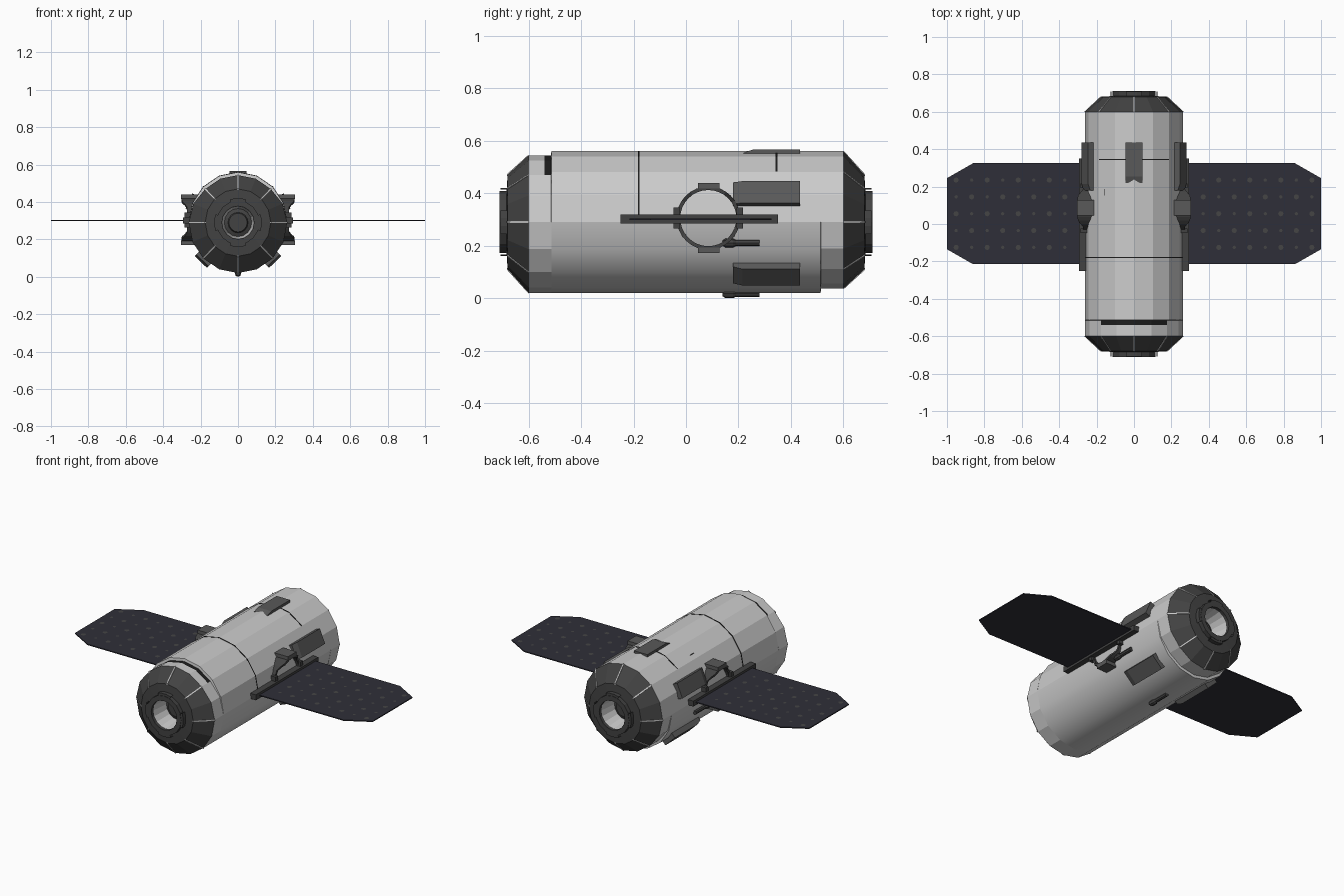
import bpy, bmesh, math
from mathutils import Vector

if "Cube" in bpy.data.objects:
    bpy.data.objects.remove(bpy.data.objects["Cube"])

CZ, SX, R, N = 0.29, 0.975, 0.27, 16


def material(name, c):
    m = bpy.data.materials.new(name)
    m.diffuse_color = (*c, 1)
    m.use_nodes = True
    m.node_tree.nodes["Principled BSDF"].inputs["Base Color"].default_value = m.diffuse_color
    return m


HULL = material("light grey hull", (0.6, 0.6, 0.6))
DARK = material("dark grey caps", (0.055, 0.055, 0.055))
MID = material("mid grey fittings", (0.10, 0.10, 0.10))
BLACK = material("black seams", (0.012, 0.012, 0.012))
CELL = material("dark blue panel", (0.028, 0.028, 0.04))
DOT = material("grey panel dots", (0.06, 0.06, 0.06))


def mesh(name, verts, faces, *mats):
    me = bpy.data.meshes.new(name)
    me.from_pydata([tuple(v) for v in verts], [], faces)
    for m in mats:
        me.materials.append(m)
    bm = bmesh.new()
    bm.from_mesh(me)
    bmesh.ops.recalc_face_normals(bm, faces=bm.faces)
    bm.to_mesh(me)
    bm.free()
    ob = bpy.data.objects.new(name, me)
    bpy.context.collection.objects.link(ob)
    return ob


def polar(a, r, y):
    a = math.radians(a)
    return Vector((r * SX * math.cos(a), y, CZ + r * math.sin(a)))


def loft(name, rings, *mats, closed=True, loop=False, caps=False):
    n, k = len(rings[0]), len(rings)
    faces = []
    for i in range(k if loop else k - 1):
        for j in range(n if closed else n - 1):
            p, q, s = i * n, ((i + 1) % k) * n, (j + 1) % n
            faces.append((p + j, p + s, q + s, q + j))
    if caps:
        faces += [tuple(range(n)), tuple(range((k - 1) * n, k * n))]
    return mesh(name, [v for r in rings for v in r], faces, *mats)


def extrude(name, outline, offset, mat):
    a = [Vector(p) for p in outline]
    return loft(name, [a, [p + Vector(offset) for p in a]], mat, caps=True)


def box(name, lo, hi, mat):
    x0, y0, z0 = lo
    x1, y1, z1 = hi
    return extrude(name, [(x0, y0, z0), (x1, y0, z0), (x1, y1, z0), (x0, y1, z0)], (0, 0, z1 - z0), mat)


def hull_radius(a, end):
    # stepped collar: upper side at the front, lower side at the back
    s = math.sin(math.radians(a)) * -end
    return R - (0.016 if s > 0.65 else 0.005 if s > 0.1 else 0)


ANG = [i * 360 / N for i in range(N)]


def hull_ring(y, end=0):
    return [polar(a, hull_radius(a, end) if end else R, y) for a in ANG]


# Hull: flat facets above, smooth below
body = loft("hull", [hull_ring(-0.6, -1), hull_ring(-0.54, -1), hull_ring(-0.515, -1), hull_ring(-0.513),
                     hull_ring(0.513), hull_ring(0.515, 1), hull_ring(0.6, 1)], HULL, BLACK)
for p in body.data.polygons:
    c = p.center
    p.use_smooth = c.z < CZ and abs(c.y) < 0.5
    if -0.54 < c.y < -0.515 and c.z > 0.49:
        p.material_index = 1

# Panel seams
for y, a0, a1 in ((-0.18, 0, 180), (0.345, 45, 135)):
    arc = [a for a in ANG if a0 <= a <= a1]
    loft("panel_seam", [[polar(a, r, yy) for a in arc] for r, yy in
         ((R - .002, y - .003), (R + .0015, y - .003), (R + .0015, y + .003), (R - .002, y + .003))],
         BLACK, closed=False, loop=True)
slit = polar(128, 0.262, 0.17)
box("hull_slit", slit - Vector((.004, .018, .004)), slit + Vector((.004, .018, .004)), BLACK)

for e, side in ((-1, "front"), (1, "back")):
    # End cones
    loft(side + "_cone", [hull_ring(e * 0.6, e), [polar(a, 0.18, e * 0.68) for a in ANG],
                          [polar(a, 0.105, e * 0.685) for a in ANG]], DARK)
    # Light ribs between cone panels
    for a in range(0, 360, 45):
        r0 = hull_radius(a, e)
        loft(side + "_cone_rib", [[polar(a - d0, r0 + h, e * 0.6), polar(a + d0, r0 + h, e * 0.6),
                                  polar(a + d0 * 1.4, 0.18 + h, e * 0.682), polar(a - d0 * 1.4, 0.18 + h, e * 0.682)]
                                 for d0, h in ((0.7, -0.005), (0.7, 0.003))], HULL, caps=True)
    # Docking ring, tunnel and hatch
    prof = [(0.118, 0.675), (0.118, 0.71), (0.088, 0.71), (0.088, 0.675)]
    loft(side + "_docking_ring", [[polar(a, r, e * y) for a in ANG] for r, y in prof], DARK, loop=True)
    loft(side + "_tunnel", [[polar(a, r, e * y) for a in ANG] for r, y in ((0.088, 0.69), (0.075, 0.58))], HULL)
    loft(side + "_hatch", [[polar(a, r, e * y) for a in ANG] for r, y in
                           ((0.08, 0.58), (0.055, 0.59), (0.05, 0.6), (0.02, 0.6))], DARK, caps=True)
    for a in range(0, 360, 90):
        loft(side + "_docking_tab", [[polar(a + d, r, e * y) for d in (-20, -7, 7, 20)]
             for r, y in ((.11, .68), (.131, .68), (.131, .708), (.11, .708))], DARK, closed=False, loop=True)


# Equipment boxes with a sloped front
def equipment(name, a, outer, y0):
    rad = math.radians(a)
    tan = Vector((-math.sin(rad), 0, math.cos(rad))) * 0.045
    prof = [(y0, 0.24), (y0, outer - 0.012), (y0 + 0.035, outer), (0.435, outer), (0.435, 0.24)]
    extrude(name, [polar(a, r, y) - tan for y, r in prof], tan * 2, MID)


# Thin thrusters with a thicker collar
def thruster(a):
    c = polar(a, 0.273, 0)
    rings = []
    for y, r in ((.14, .01), (.15, .017), (.18, .017), (.19, .012), (.28, .012)):
        rings.append([c + Vector((r * math.cos(t * math.pi / 4), y, r * math.sin(t * math.pi / 4))) for t in range(8)])
    loft("thruster", rings, DARK, caps=True)


equipment("top_box", 90, 0.276, 0.22)
for a in (23, 157, -46, -134):
    equipment("side_box", a, 0.293, 0.18)
for a in (-17, -163, -90):
    thruster(a)

for s, side in ((1, "right"), (-1, "left")):
    # Solar wing
    outline = [(.27, -.215), (.86, -.215), (1, -.135), (1, .245), (.86, .325), (.27, .325)]
    extrude(side + "_wing", [(s * x, y, 0.298) for x, y in outline], (0, 0, 0.006), CELL)
    # Dots on the wing top
    verts, faces = [], []
    for i in range(8):
        for j in range(5):
            r = 0.014 if (i + j) % 2 else 0.009
            cx, cy = 0.37 + i * 0.083, 0.235 - j * 0.09
            faces.append(tuple(range(len(verts), len(verts) + 8)))
            verts += [(s * (cx + r * math.cos(t * math.pi / 4)), cy + r * math.sin(t * math.pi / 4), 0.3046)
                      for t in range(8)]
    dots = mesh(side + "_wing_dots", verts, faces, DOT)
    for p in dots.data.polygons:
        if p.normal.z < 0:
            p.flip()
    # Root bar
    box(side + "_root_bar", (min(s * .255, s * .295), -.25, .285), (max(s * .255, s * .295), .35, .318), DARK)
    # Mounting ring, taller at top and bottom
    rings = []
    for t in range(32):
        a = t * math.pi / 16
        k = abs(math.sin(a))
        xo = 0.272 + 0.03 * min(1, max(0, (k - 0.6) / 0.25))
        rings.append([(s * x, .085 + r * math.cos(a), .305 + r * math.sin(a))
                      for x, r in ((.2, .107), (xo, .107), (xo, .121), (.2, .121))])
    loft(side + "_mount_ring", rings, DARK, loop=True)
    for z in (0.428, 0.182):
        box(side + "_ring_tab", (min(s * .2, s * .304), .045, z - .011), (max(s * .2, s * .304), .127, z + .011), MID)
    for y in (-0.035, 0.205):
        box(side + "_ring_lug", (min(s * .25, s * .285), y - .012, .265), (max(s * .25, s * .285), y + .012, .345), DARK)
